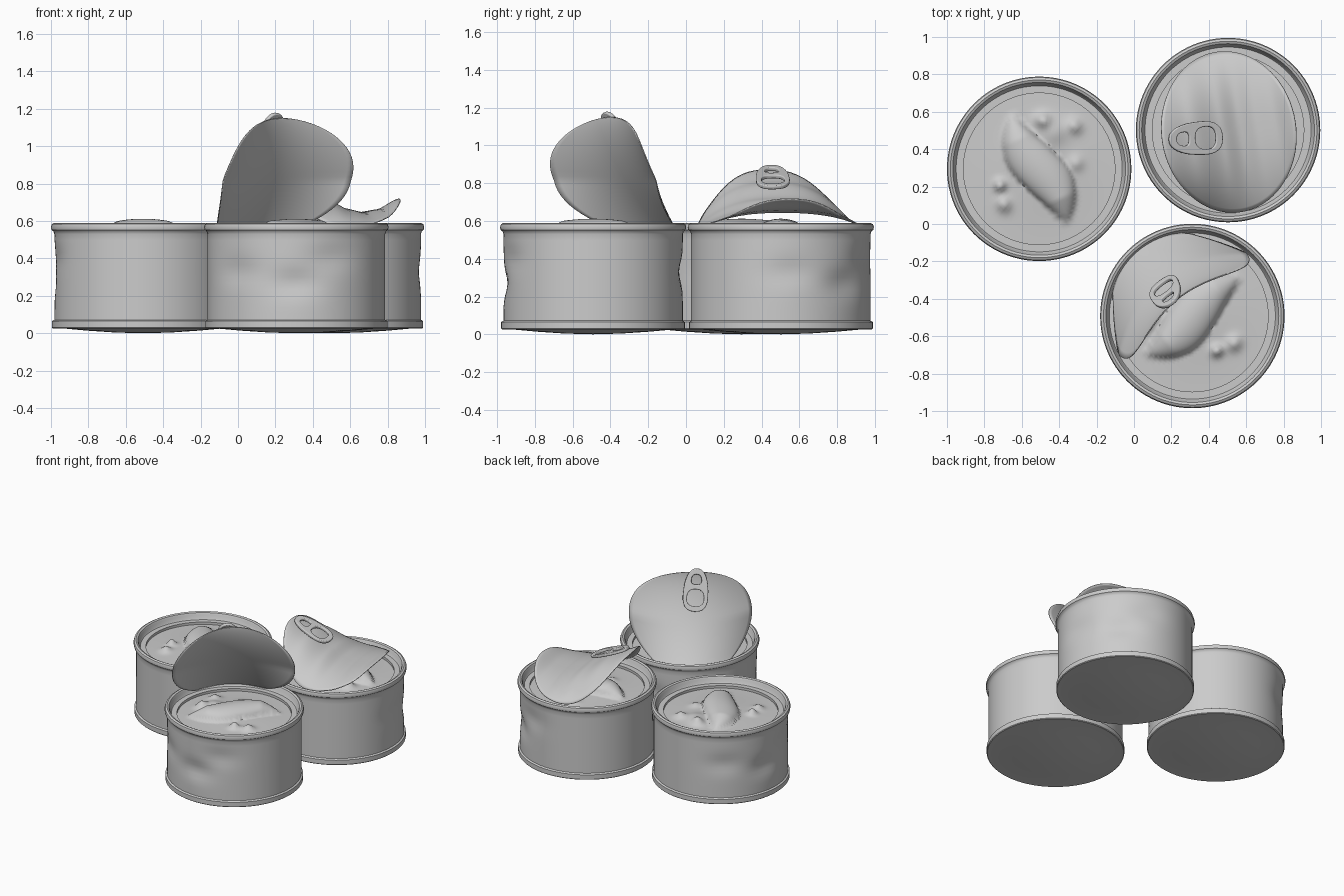
import bpy, bmesh, math
from mathutils import Vector, Matrix

if "Cube" in bpy.data.objects:
    bpy.data.objects.remove(bpy.data.objects["Cube"])

def make_object(name, bm, thickness=0.0, angle=35):
    bmesh.ops.remove_doubles(bm, verts=bm.verts, dist=1e-5)
    bmesh.ops.recalc_face_normals(bm, faces=bm.faces)
    me = bpy.data.meshes.new(name)
    bm.to_mesh(me)
    bm.free()
    ob = bpy.data.objects.new(name, me)
    bpy.context.collection.objects.link(ob)
    bpy.ops.object.select_all(action='DESELECT')
    ob.select_set(True)
    bpy.context.view_layer.objects.active = ob
    bpy.ops.object.shade_smooth_by_angle(angle=math.radians(angle))
    if thickness:
        m = ob.modifiers.new("sheet", 'SOLIDIFY')
        m.thickness = thickness
        m.offset = 0
    return ob

def grid(name, rows, cols, fn, closed=False, thickness=0.0, angle=35):
    """Quad surface from fn(row, col)."""
    bm = bmesh.new()
    vs = [[bm.verts.new(fn(i, j)) for j in range(cols)] for i in range(rows)]
    for i in range(rows - 1):
        for j in range(cols if closed else cols - 1):
            k = (j + 1) % cols
            bm.faces.new((vs[i][j], vs[i][k], vs[i + 1][k], vs[i + 1][j]))
    return make_object(name, bm, thickness, angle)

def interp(pts, x):
    for (x0, y0), (x1, y1) in zip(pts, pts[1:]):
        if x <= x1:
            t = max(0, (x - x0) / (x1 - x0))
            t = 0.5 * t + 0.5 * t * t * (3 - 2 * t)
            return y0 + (y1 - y0) * t
    return pts[-1][1]

# can profile: domed bottom, bottom seam, wall, rolled rim, inner lip
PROFILE = [(0, 0), (.15, .004), (.3, .014), (.42, .025), (.482, .025), (.487, .03),
           (.487, .065), (.475, .072)]
PROFILE += [(.475, .072 + .458 * i / 14) for i in range(1, 15)]
PROFILE += [(.48, .545), (.49, .553), (.493, .568), (.488, .583), (.475, .59), (.462, .584),
            (.455, .57), (.45, .545), (.444, .537), (.405, .537), (.405, .51)]
# dents: azimuth, height, depth
DENTS = [(168, .27, .022), (190, .40, .014), (-12, .33, .02), (128, .33, .014)]

def can_body(name, turn):
    n = 96
    def fn(i, j):
        r, z = PROFILE[i]
        a = 2 * math.pi * j / n
        if .08 < z < .53 and r > .47:
            for az, dz, depth in DENTS:
                d = (math.degrees(a) - az - turn + 180) % 360 - 180
                r -= depth * math.exp(-(d / 16) ** 2 - ((z - dz) / .07) ** 2)
        return (r * math.cos(a), r * math.sin(a), z)
    return grid(name, len(PROFILE), n, fn, True)

# food: long fillet mound with small lumps
LUMPS = [(.02, .26, .045, .05), (.19, .23, .035, .05), (-.21, -.09, .045, .04), (-.19, -.19, .035, .05),
         (.2, .03, .02, .05), (.08, .2, .025, .09)]

def food(name, turn):
    rot = Matrix.Rotation(math.radians(turn), 3, 'Z')
    ca, sa = math.cos(math.radians(-66)), math.sin(math.radians(-66))
    def fn(i, j):
        r = .415 * i / 30
        a = 2 * math.pi * j / 80
        x, y = r * math.cos(a), r * math.sin(a)
        p, q = x * ca + y * sa, -x * sa + y * ca
        q -= .04 * math.sin(p * 8)
        width = .13 * max(0, 1 - (p / .34) ** 2) + .001
        z = .515 + .025 * math.exp(-(r / .28) ** 2)
        if abs(q) < width:
            z += .072 * math.sqrt(1 - (q / width) ** 2) * min(1, width / .09)
        for lx, ly, h, s in LUMPS:
            z += h * math.exp(-((x - lx) ** 2 + (y - ly) ** 2) / (s * .75) ** 2)
        return rot @ Vector((x, y, min(z, .612)))
    return grid(name, 31, 80, fn, True, angle=60)

# pull tab: egg-shaped plate with two holes, laid from nose to heel
def pull_tab(name, nose, heel, side):
    cu = bpy.data.curves.new(name, 'CURVE')
    cu.dimensions = '2D'
    cu.fill_mode = 'BOTH'
    cu.extrude = .005
    cu.bevel_depth = .006
    cu.bevel_resolution = 2
    def loop(cx, rx, ry, taper, n=28):
        s = cu.splines.new('POLY')
        s.points.add(n - 1)
        for k in range(n):
            c, d = math.cos(2 * math.pi * k / n), math.sin(2 * math.pi * k / n)
            sq = lambda v: math.copysign(abs(v) ** .8, v)
            s.points[k].co = (cx + rx * sq(c), ry * sq(d) * (1 + taper * c), 0, 1)
        s.use_cyclic_u = True
    loop(0, .148, .082, .2)
    loop(.055, .066, .066, .05)
    loop(-.075, .042, .042, .15)
    nose, heel = Vector(nose), Vector(heel)
    x = (heel - nose).normalized()
    z = x.cross(Vector(side)).normalized()
    y = z.cross(x)
    ob = bpy.data.objects.new(name, cu)
    bpy.context.collection.objects.link(ob)
    m = Matrix((x, y, z)).transposed().to_4x4()
    m.translation = (nose + heel) / 2
    ob.matrix_world = m
    bpy.ops.object.select_all(action='DESELECT')
    ob.select_set(True)
    bpy.context.view_layer.objects.active = ob
    bpy.ops.object.convert(target='MESH')
    bpy.ops.object.shade_smooth_by_angle(angle=math.radians(40))

# three cans
CANS = {"left": (-.507, .295, 0), "back": (.503, .502, 238), "front": (.312, -.492, 102)}
for label, (cx, cy, turn) in CANS.items():
    for ob in (can_body(label + "_can", turn), food(label + "_food", turn)):
        ob.location = (cx, cy, 0)

# front can lid: peeled upright, still following the rim at its base
U, W = Vector((-.62, .785, 0)), Vector((.785, .62, 0))
FC = Vector((.312, -.492, 0))

def upright_lid(i, j):
    phi = math.radians(-56 + 145.5 * i / 32)
    z = .82 + .33 * math.sin(phi)
    v = .435 * math.cos(phi) * (j / 16 - 1)
    t = max(0, (1.15 - z) / .58)
    k = .9 + .56 * max(0, min(1, (.82 - z) / .25))
    u = .12 + .32 * t ** 1.6 - k * v * v
    return FC + U * u + W * v + Vector((0, 0, z))

grid("front_lid", 33, 33, upright_lid, thickness=.006)
pull_tab("front_tab", FC + U * .125 - W * .045 + Vector((0, 0, 1.165)),
         FC + U * .245 - W * .02 + Vector((0, 0, .91)), W)

# back can lid: sprung up at both sides, highest at the tab
RIDGE = [(-.36, .87), (-.2, .80), (-.04, .715), (.06, .665), (.15, .645), (.25, .66), (.37, .72)]
TILT = Matrix.Rotation(math.radians(9), 3, 'Z')

def saddle_lid(i, j):
    r, a = i / 20, 2 * math.pi * j / 72
    x, y = .36 * r * math.cos(a), .432 * r * math.sin(a)
    z = .57 + (interp(RIDGE, x) - .57) * (1 - abs(y / .433) ** 2.5)
    return Vector((.507, .492, 0)) + TILT @ Vector((x, y, z))

grid("back_lid", 21, 72, saddle_lid, True, thickness=.006)
pull_tab("back_tab", (.185, .45, .89), (.475, .465, .775), (0, 1, 0))
